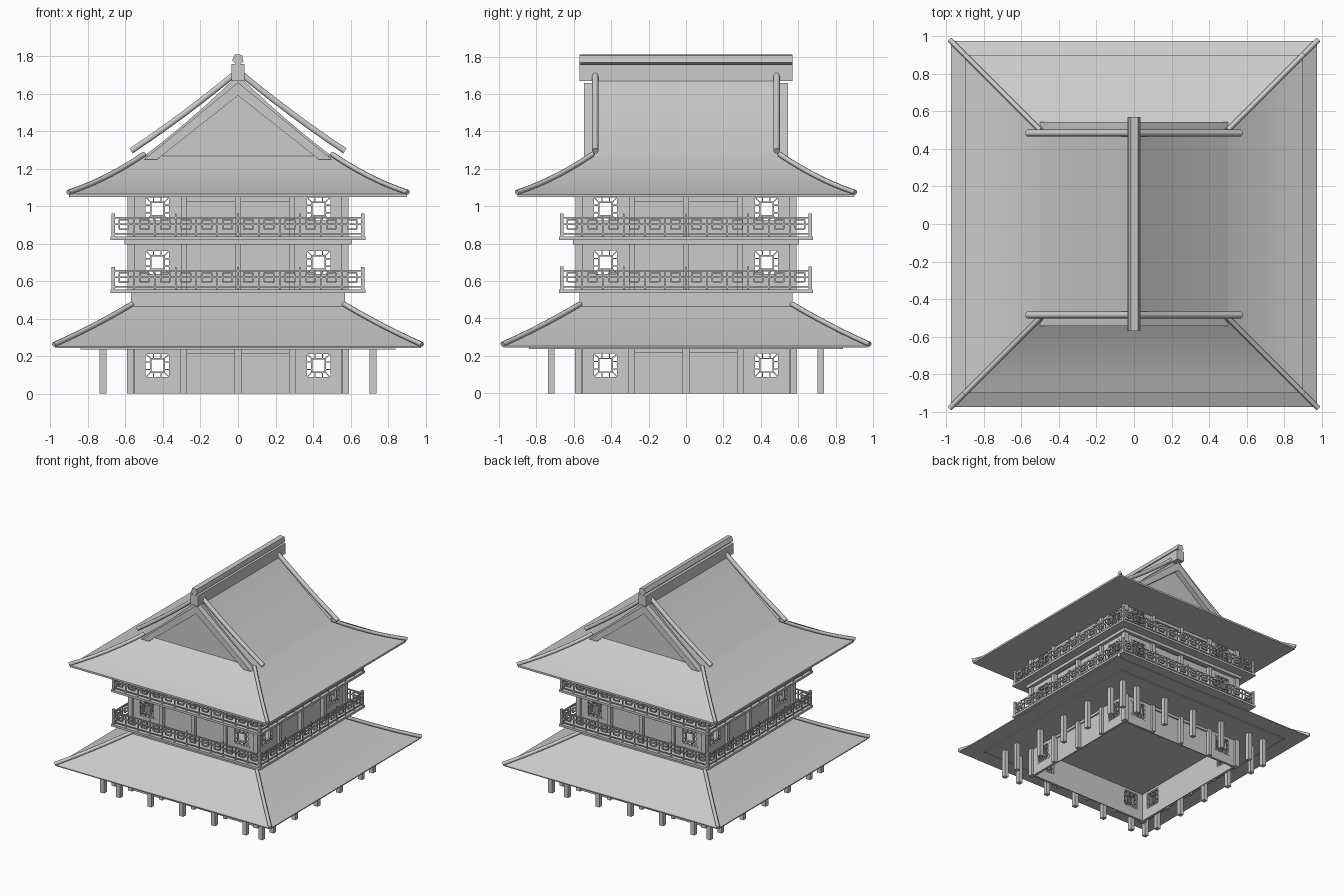
import bpy, bmesh, math
from mathutils import Matrix, Vector

if "Cube" in bpy.data.objects:
    bpy.data.objects.remove(bpy.data.objects["Cube"], do_unlink=True)

grey = bpy.data.materials.new("plain_grey")
grey.use_nodes = True
GREY = (0.6, 0.6, 0.6, 1)
grey.diffuse_color = GREY
grey.node_tree.nodes["Principled BSDF"].inputs["Base Color"].default_value = GREY


def link(name, data):
    obj = bpy.data.objects.new(name, data)
    bpy.context.collection.objects.link(obj)
    data.materials.append(grey)
    return obj


def finish(name, bm, smooth=False):
    bmesh.ops.recalc_face_normals(bm, faces=bm.faces)
    mesh = bpy.data.meshes.new(name)
    bm.to_mesh(mesh)
    bm.free()
    obj = link(name, mesh)
    if smooth:
        bpy.ops.object.select_all(action="DESELECT")
        obj.select_set(True)
        bpy.context.view_layer.objects.active = obj
        bpy.ops.object.shade_smooth_by_angle(angle=math.radians(25))
    return obj


def boxes(name, items, sides=1):
    """Boxes as (centre, size, roll); repeated around the tower when sides is 4."""
    bm = bmesh.new()
    for k in range(sides):
        turn = Matrix.Rotation(k * math.pi / 2, 4, "Z")
        for centre, size, roll in items:
            m = turn @ Matrix.Translation(centre) @ Matrix.Rotation(roll, 4, "Y")
            bmesh.ops.create_cube(bm, size=1, matrix=m @ Matrix.Diagonal((*size, 1)))
    return finish(name, bm)


def span(x0, x1, y0, y1, z0, z1):
    """Box given by its limits."""
    return (((x0 + x1) / 2, (y0 + y1) / 2, (z0 + z1) / 2),
            (x1 - x0, y1 - y0, z1 - z0), 0)


def slab(name, half, z0, z1):
    return boxes(name, [span(-half, half, -half, half, z0, z1)])


def extrude_y(name, profile, y0, y1, smooth=False):
    """Prism from an x-z outline."""
    bm = bmesh.new()
    face = bm.faces.new([bm.verts.new((x, y0, z)) for x, z in profile])
    ext = bmesh.ops.extrude_face_region(bm, geom=[face])
    verts = [g for g in ext["geom"] if isinstance(g, bmesh.types.BMVert)]
    bmesh.ops.translate(bm, verts=verts, vec=(0, y1 - y0, 0))
    return finish(name, bm, smooth)


def rods(name, paths, radius):
    curve = bpy.data.curves.new(name, "CURVE")
    curve.dimensions = "3D"
    curve.bevel_depth = radius
    curve.bevel_resolution = 1
    curve.use_fill_caps = True
    for path in paths:
        spline = curve.splines.new("POLY")
        spline.points.add(len(path) - 1)
        for point, co in zip(spline.points, path):
            point.co = (*co, 1)
    return link(name, curve)


def sag(a, b, depth, steps=6):
    """Points from a to b that dip below the straight line."""
    a, b = Vector(a), Vector(b)
    pts = []
    for i in range(steps + 1):
        t = i / steps
        p = a.lerp(b, t)
        p[-1] -= 4 * depth * t * (1 - t)
        pts.append(p)
    return pts


def hip_roof(name, eave, top, depth, thick):
    """Square skirt roof with hip rods; eave and top are (half width, height)."""
    rings = [(eave[0], eave[1] - thick)] + [tuple(p) for p in sag(eave, top, depth)]
    bm = bmesh.new()
    loops = [[bm.verts.new((sx * h, sy * h, z)) for sx, sy in
              ((-1, -1), (1, -1), (1, 1), (-1, 1))] for h, z in rings]
    for low, high in zip(loops, loops[1:]):
        for i in range(4):
            j = (i + 1) % 4
            bm.faces.new((low[i], low[j], high[j], high[i]))
    bm.faces.new(loops[0][::-1])
    bm.faces.new(loops[-1])
    finish(name, bm, True)
    line = sag((eave[0] + 0.005, eave[1]), top, depth)
    rods(name + "_hip_rods", [[(sx * h, sy * h, z + 0.01) for h, z in line]
                              for sx in (-1, 1) for sy in (-1, 1)], 0.014)


# Walls, lattice windows and pillars of one storey
W = 0.068           # half window opening
WALL = -0.56        # wall centre line
def storey(label, z0, z1, zc):
    wall, lattice = [], []
    a, b = WALL - 0.01, WALL + 0.01
    wall.append(span(-0.29, 0.29, a + 0.012, b, z0, z1))
    wall.append(span(-0.29, 0.29, a, b, z1 - 0.025, z1))
    for s in (-1, 1):
        c = s * 0.43
        wall += [span(c - W, c + W, a, b, z0, zc - W),
                 span(c - W, c + W, a, b, zc + W, z1),
                 span(c - 0.14, c - W, a, b, z0, z1),
                 span(c + W, c + 0.14, a, b, z0, z1)]
        for k in range(4):
            ang = k * math.pi / 2
            dx, dz = math.cos(ang), math.sin(ang)

            def bar(r, t, length, thick, roll=0):
                pos = (c + dx * r - dz * t, WALL - 0.004, zc + dz * r + dx * t)
                lattice.append((pos, (length, 0.018, thick), -ang + roll))
            bar(0.036, 0, 0.007, 0.079)          # inner square
            bar(0.066, 0, 0.008, 0.14)           # outer frame
            for t in (-0.02, 0.02):
                bar(0.051, t, 0.03, 0.006)       # spokes
            bar(0.051, 0.051, 0.04, 0.006, -math.pi / 4)
            bar(0.064, 0.064, 0.014, 0.03, -math.pi / 4)
    boxes(label + "_walls", wall, 4)
    boxes(label + "_window_lattice", lattice, 4)
    boxes(label + "_pillars", [span(x - 0.015, x + 0.015, -0.59, -0.55, z0, z1)
                               for x in (-0.575, -0.29, 0, 0.29, 0.575)], 4)


# Balcony deck with fretwork railing
def balcony(label, z):
    slab(label + "_deck", 0.68, z - 0.018, z)
    y, edge, bays = -0.665, 0.665, 12
    step = 2 * edge / bays
    rail = [span(-edge, edge, y - 0.004, y + 0.004, z + h - 0.004, z + h + 0.004)
            for h in (0.015, 0.065, 0.1)]
    for i in range(bays):
        x = -edge + i * step
        r = 0.009 if i == 0 else 0.004
        rail.append(span(x - r, x + r, y - r, y + r, z, z + (0.122 if i % 3 == 0 else 0.1)))
        c, zm, h = x + step / 2, z + 0.065, 0.025
        for s in (-1, 1):
            rail.append(span(c + s * h - 0.004, c + s * h + 0.004, y - 0.006, y + 0.006,
                             zm - h, zm + h))
            rail.append(span(c - h, c + h, y - 0.006, y + 0.006,
                             zm + s * h - 0.004, zm + s * h + 0.004))
    boxes(label + "_railing", rail, 4)


storey("ground_floor", 0, 0.24, 0.15)
storey("middle_floor", 0.555, 0.82, 0.70)
storey("top_floor", 0.838, 1.05, 0.985)
balcony("lower_balcony", 0.555)
balcony("upper_balcony", 0.838)
slab("tower_collar", 0.57, 0.44, 0.538)
boxes("balcony_beams", [span(-0.605, 0.605, -0.605, -0.575, 0.795, 0.82)], 4)

# Free-standing veranda posts
boxes("veranda_posts", [span(x - 0.018, x + 0.018, -0.738, -0.702, 0, 0.24)
                        for x in (-0.72, -0.575, -0.29, 0, 0.29, 0.575)], 4)

# Lower and upper skirt roofs
hip_roof("lower_roof", (0.977, 0.252), (0.565, 0.468), 0.008, 0.008)
slab("lower_soffit", 0.84, 0.237, 0.245)
hip_roof("upper_roof", (0.9, 1.064), (0.5, 1.268), 0.018, 0.015)

# Gabled main roof
slope = sag((0.5, 1.268), (0, 1.70), 0.014)
outline = [tuple(p) for p in slope] + [(-p.x, p.y) for p in reversed(slope[:-1])]
extrude_y("gable_roof", outline, -0.5, 0.5, True)

# Bargeboards and verge rods at both gables
board = [(-0.5, 1.25), (0, 1.66), (0.5, 1.25), (0.43, 1.25), (0, 1.59), (-0.43, 1.25)]
verge = sag((0.57, 1.295), (0, 1.72), 0.012)
for s, label in ((-1, "front"), (1, "back")):
    extrude_y(label + "_bargeboard", board, s * 0.495, s * 0.545)
    rods(label + "_verge_rods", [[(m * p.x, s * 0.485, p.y) for p in verge]
                                 for m in (-1, 1)], 0.018)

# Ridge beam with five-sided cap
boxes("ridge_beam", [span(-0.034, 0.034, -0.57, 0.57, 1.67, 1.757)])
cap = [(0.032 * math.sin(a), 1.783 + 0.032 * math.cos(a))
       for a in (math.tau * (i + 0.6) / 5 for i in range(5))]
extrude_y("ridge_cap", cap, -0.57, 0.57)
